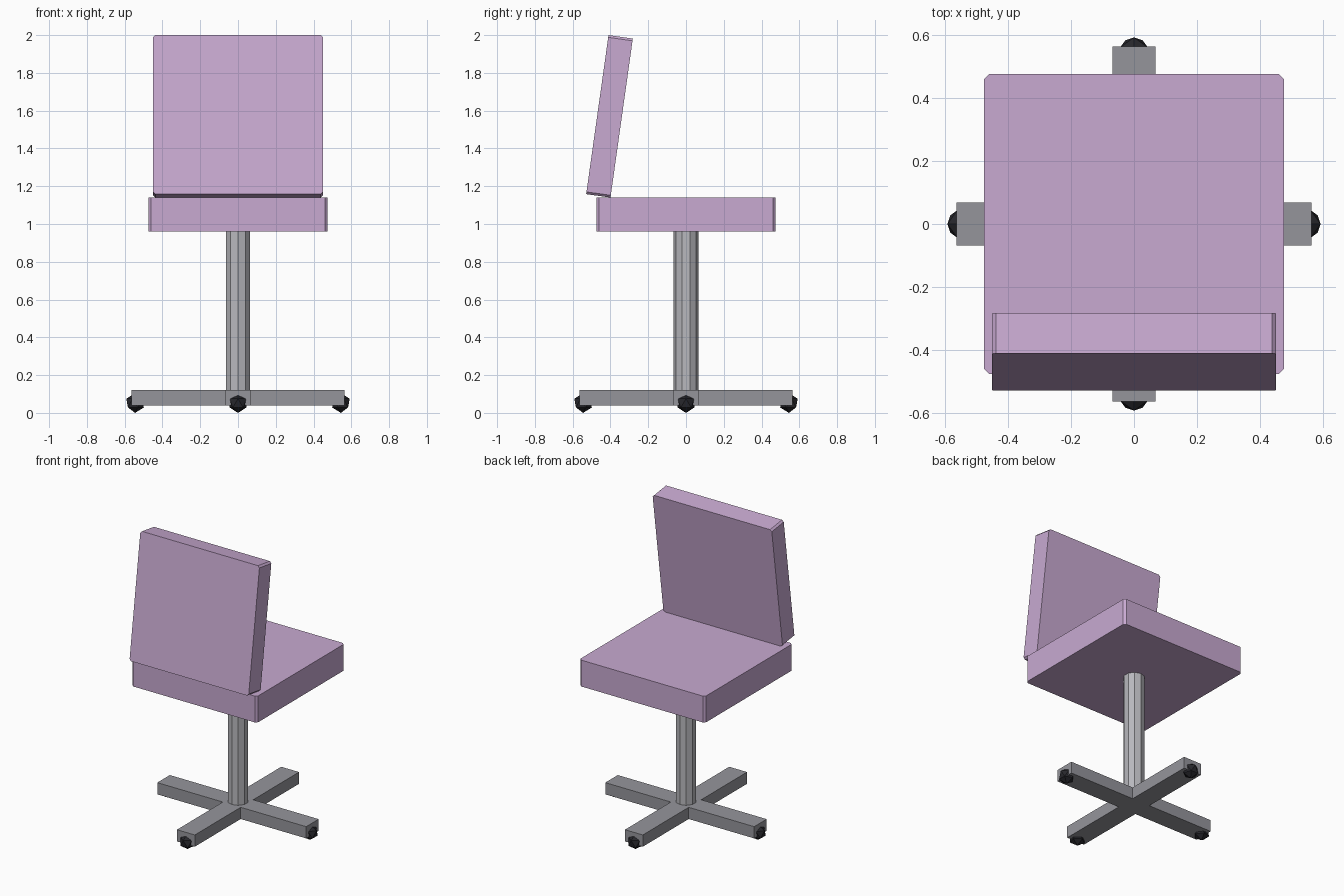
import bpy, bmesh
from math import radians, cos, sin, pi

if "Cube" in bpy.data.objects:
    bpy.data.objects.remove(bpy.data.objects["Cube"])


def material(name, color):
    m = bpy.data.materials.new(name)
    m.diffuse_color = color
    m.use_nodes = True
    m.node_tree.nodes["Principled BSDF"].inputs["Base Color"].default_value = m.diffuse_color
    return m


fabric = material("pink_fabric", (0.58, 0.40, 0.64, 1))
rubber = material("black_rubber", (0.02, 0.02, 0.025, 1))
metal = material("grey_metal", (0.30, 0.30, 0.33, 1))
steel = material("light_steel", (0.48, 0.48, 0.51, 1))


def box(name, size, loc, mat, bevel=0, axis=2, rot_x=0):
    """Box whose edges parallel to one axis are chamfered."""
    bm = bmesh.new()
    bmesh.ops.create_cube(bm, size=1)
    bmesh.ops.scale(bm, vec=size, verts=bm.verts)
    if bevel:
        edges = [e for e in bm.edges
                 if abs(e.verts[0].co[axis] - e.verts[1].co[axis]) > 1e-4]
        bmesh.ops.bevel(bm, geom=edges, offset=bevel, segments=1, affect='EDGES')
    me = bpy.data.meshes.new(name)
    bm.to_mesh(me)
    bm.free()
    ob = bpy.data.objects.new(name, me)
    bpy.context.collection.objects.link(ob)
    ob.location = loc
    ob.rotation_euler.x = rot_x
    me.materials.append(mat)
    return ob


# Cushions
box("seat", (0.95, 0.95, 0.18), (0, 0, 1.05), fabric, 0.015, 2)
box("backrest", (0.90, 0.13, 0.85), (0, -0.405, 1.57), fabric, 0.012, 1, radians(-8))

# Ten-sided post
bpy.ops.mesh.primitive_cylinder_add(vertices=10, radius=0.066, depth=0.90,
                                    location=(0, 0, 0.53))
post = bpy.context.object
post.name = "post"
post.data.materials.append(steel)

# Crossed base bars
box("base_bar_x", (1.125, 0.135, 0.08), (0, 0, 0.08), metal)
box("base_bar_y", (0.135, 1.125, 0.08), (0, 0, 0.08), metal)

# Faceted casters at the bar ends
for i in range(4):
    a = i * pi / 2
    bpy.ops.mesh.primitive_ico_sphere_add(
        subdivisions=1, radius=0.052,
        location=(0.545 * cos(a), 0.545 * sin(a), 0.052), rotation=(0, 0, a))
    caster = bpy.context.object
    caster.name = f"caster_{i + 1}"
    caster.data.materials.append(rubber)
